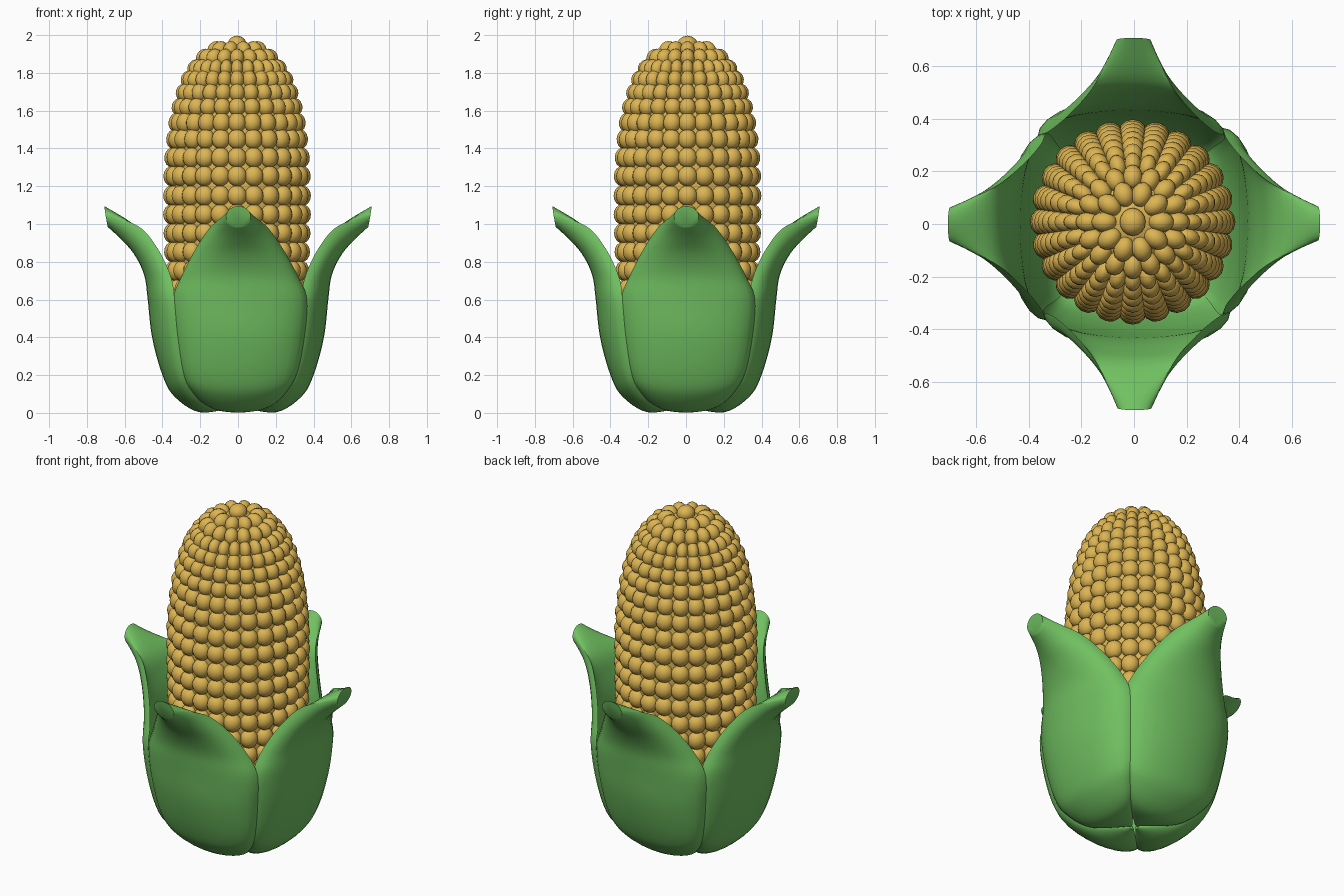
import bpy, bmesh, math
from mathutils import Matrix, Vector

if "Cube" in bpy.data.objects:
    bpy.data.objects.remove(bpy.data.objects["Cube"])


def material(name, rgb):
    m = bpy.data.materials.new(name)
    m.diffuse_color = (*rgb, 1)
    m.use_nodes = True
    m.node_tree.nodes["Principled BSDF"].inputs["Base Color"].default_value = m.diffuse_color
    return m


def finish(me, name, mat, angle):
    me.materials.append(mat)
    ob = bpy.data.objects.new(name, me)
    bpy.context.collection.objects.link(ob)
    bpy.ops.object.select_all(action='DESELECT')
    ob.select_set(True)
    bpy.context.view_layer.objects.active = ob
    bpy.ops.object.shade_smooth_by_angle(angle=math.radians(angle))


def skin(name, rings, mat, angle):
    """Join closed rings of points into a capped tube."""
    bm = bmesh.new()
    vr = [[bm.verts.new(p) for p in ring] for ring in rings]
    n = len(vr[0])
    for a, b in zip(vr, vr[1:]):
        for j in range(n):
            bm.faces.new((a[j], a[(j + 1) % n], b[(j + 1) % n], b[j]))
    bm.faces.new(vr[0])
    bm.faces.new(vr[-1])
    bmesh.ops.recalc_face_normals(bm, faces=bm.faces)
    me = bpy.data.meshes.new(name)
    bm.to_mesh(me)
    bm.free()
    finish(me, name, mat, angle)


gold = material("corn gold", (0.72, 0.46, 0.085))
green = material("husk green", (0.165, 0.53, 0.12))
CX, CY = -0.005, 0.008

# Cob profile: height, outer radius, kernels in the ring
rows = [(.25, .30, 24), (.35, .335, 24), (.45, .352, 24),
        (.55, .365, 24), (.65, .374, 24), (.75, .381, 24), (.85, .386, 24),
        (.95, .389, 24), (1.05, .391, 24), (1.15, .391, 24), (1.255, .390, 24),
        (1.355, .385, 24), (1.455, .375, 24), (1.545, .362, 24), (1.63, .345, 24),
        (1.71, .322, 24), (1.785, .293, 24), (1.85, .254, 24), (1.915, .20, 16),
        (1.965, .125, 10), (1.985, .02, 1)]

# One kernel as a template sphere
bm = bmesh.new()
bmesh.ops.create_uvsphere(bm, u_segments=12, v_segments=8, radius=1)
bm.verts.index_update()
ball = [v.co.copy() for v in bm.verts]
ball_faces = [[v.index for v in f.verts] for f in bm.faces]
bm.free()

# Kernels: ellipsoids lying on the profile, facing outward
verts, faces, core = [], [], []
for i, (z, r, n) in enumerate(rows):
    a, b = rows[max(i - 1, 0)], rows[min(i + 1, len(rows) - 1)]
    tilt = math.atan2(a[1] - b[1], b[0] - a[0])
    if n == 1:
        tilt, r, z = math.pi / 2, 0.0, 1.997
    cr, cz = r - .045 * math.cos(tilt), z - .045 * math.sin(tilt)
    core.append((max(cr - .002, .01), cz))
    half_w = .053 if n == 1 else min(.054, math.pi * cr / n * 1.15)
    half_h = .054 if z < 1.6 else .049
    for k in range(n):
        mat = (Matrix.Translation((CX, CY, 0))
               @ Matrix.Rotation(2 * math.pi * k / n, 4, 'Z')
               @ Matrix.Translation((cr, 0, cz))
               @ Matrix.Rotation(-tilt, 4, 'Y')
               @ Matrix.Diagonal((.045, half_w, half_h, 1)))
        start = len(verts)
        verts += [mat @ p for p in ball]
        faces += [[start + q for q in f] for f in ball_faces]
me = bpy.data.meshes.new("kernels")
me.from_pydata(verts, [], faces)
finish(me, "kernels", gold, 60)

# Cob core under the kernels
skin("cob_core", [[(CX + r * math.cos(t * math.pi / 24), CY + r * math.sin(t * math.pi / 24), z)
                   for t in range(48)] for r, z in core], gold, 60)

# Husk leaf sections: outer r, z | half width, edge r, z | inner r, z
keys = [(.02, .03, .012, .02, .04, .02, .05),
        (.20, .003, .17, .16, .05, .18, .08),
        (.335, .085, .262, .25, .13, .28, .15),
        (.40, .20, .31, .29, .23, .345, .22),
        (.455, .40, .345, .315, .42, .40, .40),
        (.478, .60, .355, .335, .60, .425, .60),
        (.497, .73, .31, .355, .72, .44, .74),
        (.55, .84, .23, .425, .87, .48, .87),
        (.62, .92, .145, .53, .99, .545, .99),
        (.69, .985, .065, .70, 1.04, .708, 1.095)]


def smooth(keys, steps):
    """Catmull-Rom through the key sections."""
    out = []
    for i in range(len(keys) - 1):
        p = [keys[min(max(i + d, 0), len(keys) - 1)] for d in (-1, 0, 1, 2)]
        for s in range(steps):
            t = s / steps
            out.append([.5 * (2 * b + (c - a) * t + (2 * a - 5 * b + 4 * c - d) * t * t
                              + (3 * b - a - 3 * c + d) * t ** 3)
                        for a, b, c, d in zip(*p)])
    return out + [list(keys[-1])]


# Four husk leaves, each made of outer and inner half-ellipse sections
H = 14
for name, turn in (("right_leaf", 0), ("back_leaf", 90), ("left_leaf", 180), ("front_leaf", 270)):
    rot = Matrix.Rotation(math.radians(turn), 3, 'Z')
    rings = []
    for o_r, o_z, w, e_r, e_z, i_r, i_z in smooth(keys, 5):
        ring = []
        for j in range(2 * H):
            t = -math.pi / 2 + math.pi * j / H
            c = abs(math.cos(t))
            tr, tz = (o_r, o_z) if j <= H else (i_r, i_z)
            ring.append(rot @ Vector((e_r + (tr - e_r) * c,
                                      w * math.sin(t) + .03 * w,
                                      e_z + (tz - e_z) * c)))
        rings.append(ring)
    skin(name, rings, green, 50)
